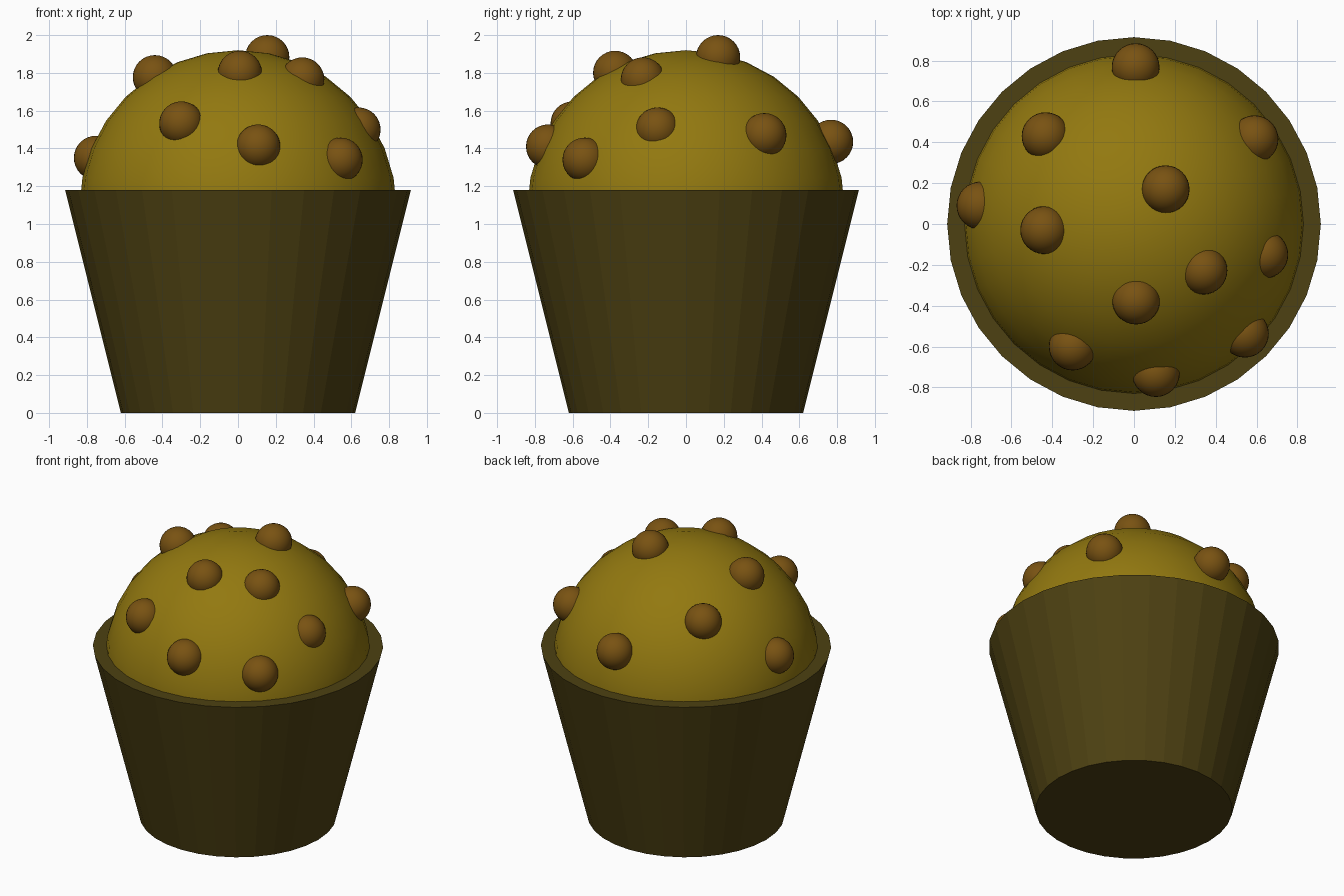
import bpy
import bmesh
from mathutils import Matrix

if "Cube" in bpy.data.objects:
    bpy.data.objects.remove(bpy.data.objects["Cube"])


def material(name, rgb):
    m = bpy.data.materials.new(name)
    m.diffuse_color = (*rgb, 1.0)
    m.use_nodes = True
    m.node_tree.nodes["Principled BSDF"].inputs["Base Color"].default_value = m.diffuse_color
    return m


cake_mat = material("golden cake", (0.29, 0.19, 0.005))
cup_mat = material("dark paper", (0.075, 0.053, 0.006))
chip_mat = material("brown chip", (0.19, 0.085, 0.006))


def add_object(name, bm, mat, smooth):
    mesh = bpy.data.meshes.new(name)
    for f in bm.faces:
        f.smooth = smooth
    bm.to_mesh(mesh)
    bm.free()
    mesh.materials.append(mat)
    obj = bpy.data.objects.new(name, mesh)
    bpy.context.collection.objects.link(obj)
    return obj


# Tapered paper cup, closed at both ends
CUP_HEIGHT = 1.18
bm = bmesh.new()
bmesh.ops.create_cone(bm, cap_ends=True, segments=32, radius1=0.62, radius2=0.915,
                      depth=CUP_HEIGHT, matrix=Matrix.Translation((0, 0, CUP_HEIGHT / 2)))
add_object("paper_cup", bm, cup_mat, False)

# Domed cake top, trimmed just below the rim
bm = bmesh.new()
bmesh.ops.create_uvsphere(bm, u_segments=32, v_segments=16, radius=0.84,
                          matrix=Matrix.Translation((0, 0, 1.08)))
bmesh.ops.bisect_plane(bm, geom=bm.verts[:] + bm.edges[:] + bm.faces[:],
                       plane_co=(0, 0, CUP_HEIGHT - 0.01), plane_no=(0, 0, 1), clear_inner=True)
add_object("cake_dome", bm, cake_mat, True)

# Round chips half sunk into the dome
CHIPS = [
    (0.155, 0.17, 1.883), (0.01, -0.375, 1.80), (0.34, -0.228, 1.765), (-0.44, -0.03, 1.777),
    (0.008, 0.768, 1.435), (-0.433, 0.43, 1.63), (0.59, 0.415, 1.47), (0.638, -0.15, 1.50),
    (-0.30, -0.60, 1.532), (0.107, -0.73, 1.41), (0.543, -0.537, 1.34), (-0.752, 0.09, 1.35),
]
for i, pos in enumerate(CHIPS):
    bm = bmesh.new()
    bmesh.ops.create_uvsphere(bm, u_segments=32, v_segments=16, radius=0.117,
                              matrix=Matrix.Translation(pos))
    add_object(f"chip_{i + 1}", bm, chip_mat, True)
